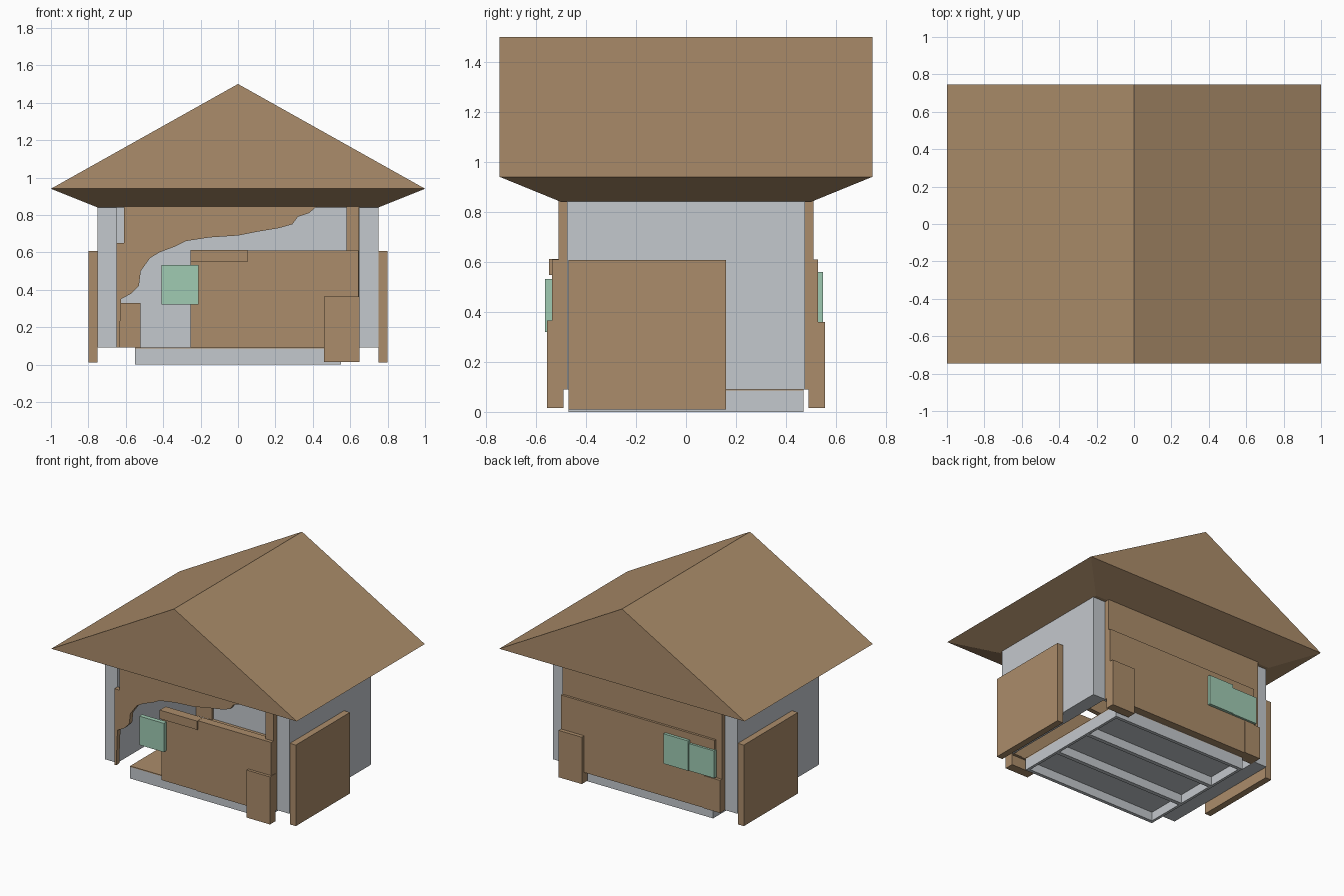
import bpy, bmesh

if "Cube" in bpy.data.objects:
    bpy.data.objects.remove(bpy.data.objects["Cube"])

def material(name, rgb):
    m = bpy.data.materials.new(name)
    m.diffuse_color = (*rgb, 1)
    m.use_nodes = True
    m.node_tree.nodes["Principled BSDF"].inputs["Base Color"].default_value = m.diffuse_color
    return m

WOOD = material("warm wood", (0.41, 0.265, 0.145))
GREY = material("pale grey", (0.55, 0.58, 0.61))
GREEN = material("mint green", (0.35, 0.60, 0.45))

def build(name, verts, faces, mat):
    me = bpy.data.meshes.new(name)
    me.from_pydata(verts, [], faces)
    bm = bmesh.new()
    bm.from_mesh(me)
    bmesh.ops.recalc_face_normals(bm, faces=bm.faces)
    bm.to_mesh(me)
    bm.free()
    me.materials.append(mat)
    ob = bpy.data.objects.new(name, me)
    bpy.context.collection.objects.link(ob)
    return ob

def plate(name, outline, y0, y1, mat):
    """Extrude an x/z outline between two y depths."""
    n = len(outline)
    verts = [(x, y, z) for y in (y0, y1) for x, z in outline]
    faces = [tuple(range(n)), tuple(range(2 * n - 1, n - 1, -1))]
    faces += [(i, (i + 1) % n, (i + 1) % n + n, i + n) for i in range(n)]
    return build(name, verts, faces, mat)

def box(name, xs, ys, zs, mat):
    (a, b), (c, d) = xs, zs
    return plate(name, [(a, c), (b, c), (b, d), (a, d)], ys[0], ys[1], mat)

# Gabled roof with a sloping soffit
corners = [(-1, -1), (1, -1), (1, 1), (-1, 1)]
roof = [(sx, sy * 0.745, 0.94) for sx, sy in corners]
roof += [(sx * 0.75, sy * 0.5, 0.84) for sx, sy in corners]
roof += [(0, -0.745, 1.5), (0, 0.745, 1.5)]
build("roof", roof, [(0, 1, 8), (2, 3, 9), (1, 2, 9, 8), (3, 0, 8, 9), (4, 5, 6, 7)]
      + [(i, (i + 1) % 4, (i + 1) % 4 + 4, i + 4) for i in range(4)], WOOD)

# Thick side walls, each with an outer panel (turned half round)
for s, side in ((1, "right"), (-1, "left")):
    box(side + "_wall", sorted((s * 0.65, s * 0.752)), (-0.475, 0.475), (0.09, 0.845), GREY)
    box(side + "_panel", sorted((s * 0.752, s * 0.8)), sorted((s * -0.47, s * 0.16)),
        (0.01, 0.607), WOOD)

# Hollow base: rim, floor, cross bars
for s, end in ((-1, "a"), (1, "b")):
    box("base_long_rim_" + end, (-0.55, 0.55), sorted((s * 0.445, s * 0.47)), (0, 0.085), GREY)
    box("base_short_rim_" + end, sorted((s * 0.53, s * 0.55)), (-0.445, 0.445), (0, 0.085), GREY)
    box("base_bar_" + end, (-0.53, 0.53), sorted((s * 0.14, s * 0.17)), (0, 0.07), GREY)
box("base_deck", (-0.549, 0.549), (-0.469, 0.469), (0.065, 0.084), GREY)
box("floor", (-0.55, 0.55), (-0.47, 0.47), (0.084, 0.092), WOOD)

# Back wall: grey lining, upper wall, thicker lower panel
box("back_lining", (-0.65, 0.65), (0.455, 0.475), (0.09, 0.845), GREY)
box("back_wall", (-0.65, 0.65), (0.475, 0.51), (0.09, 0.845), WOOD)
box("back_lower_panel", (-0.60, 0.65), (0.51, 0.527), (0.09, 0.61), WOOD)
box("back_corner_patch", (-0.65, -0.52), (0.44, 0.532), (0.09, 0.33), WOOD)
box("back_box", (0.46, 0.65), (0.49, 0.555), (0.015, 0.36), WOOD)
box("back_window_inner", (-0.40, -0.20), (0.52, 0.548), (0.34, 0.56), GREEN)
box("back_window_outer", (-0.61, -0.405), (0.515, 0.543), (0.34, 0.54), GREEN)

# Torn front wall with a ragged lower edge
torn = [(-0.61, 0.845), (0.42, 0.845), (0.38, 0.81), (0.32, 0.79), (0.29, 0.75),
        (0.22, 0.73), (0.10, 0.71), (0.0, 0.69), (-0.15, 0.68), (-0.28, 0.66),
        (-0.34, 0.63), (-0.42, 0.60), (-0.47, 0.57), (-0.52, 0.50), (-0.53, 0.42),
        (-0.57, 0.38), (-0.625, 0.35), (-0.635, 0.09), (-0.65, 0.09), (-0.65, 0.65),
        (-0.61, 0.65)]
plate("torn_front_wall", torn, -0.51, -0.475, WOOD)

# Front trim, lower panels, lintel, box and window
box("front_corner_trim", (0.58, 0.648), (-0.51, -0.47), (0.09, 0.845), WOOD)
box("front_lower_panel", (0.04, 0.645), (-0.535, -0.475), (0.09, 0.61), WOOD)
box("front_door", (-0.255, 0.04), (-0.528, -0.475), (0.09, 0.61), WOOD)
box("front_lintel", (-0.255, 0.05), (-0.547, -0.49), (0.548, 0.612), WOOD)
box("front_box", (0.46, 0.65), (-0.556, -0.49), (0.015, 0.365), WOOD)
box("front_window", (-0.41, -0.21), (-0.563, -0.53), (0.32, 0.532), GREEN)
